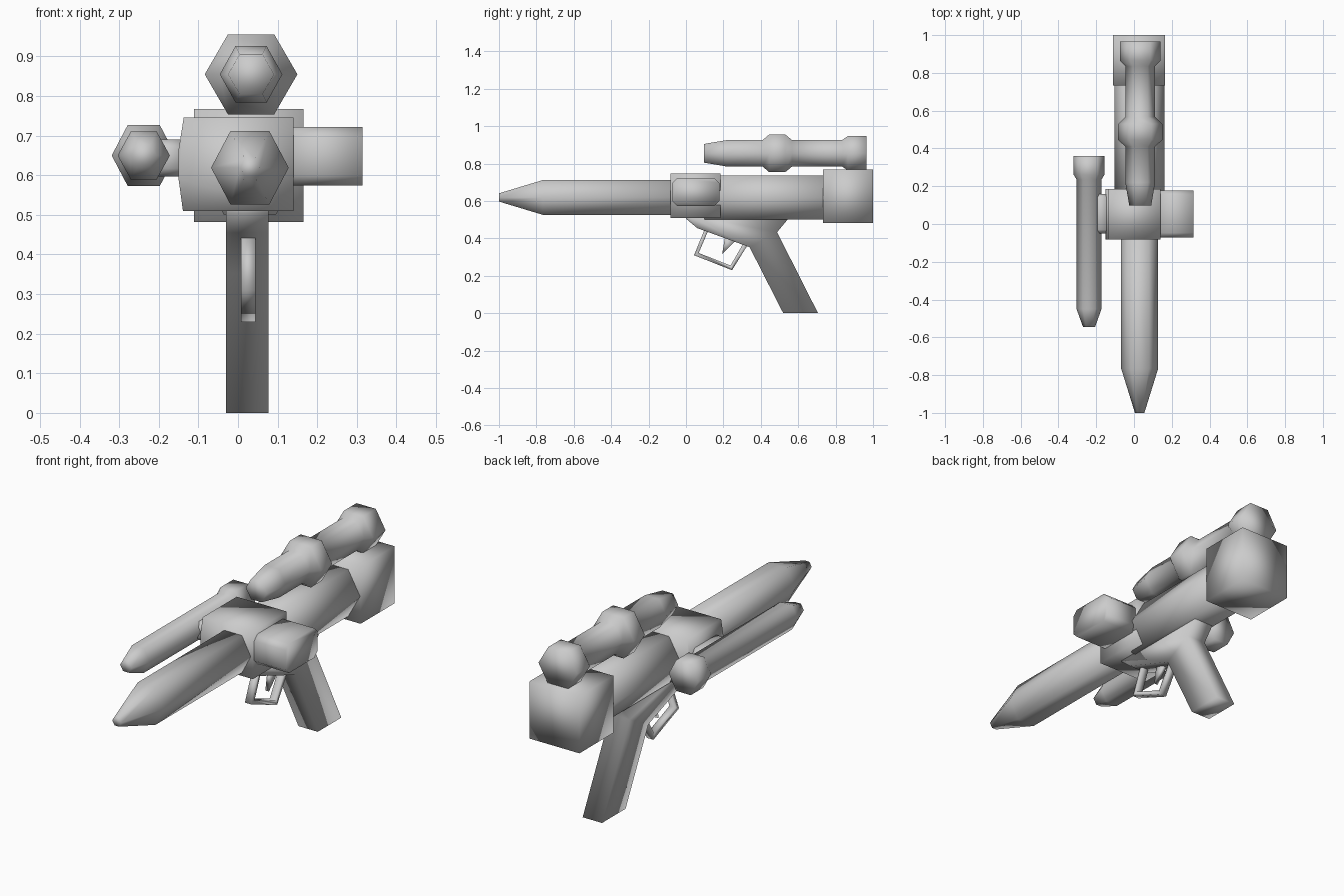
import bpy, bmesh, math

if "Cube" in bpy.data.objects:
    bpy.data.objects.remove(bpy.data.objects["Cube"])


def finish(name, bm):
    bmesh.ops.recalc_face_normals(bm, faces=bm.faces)
    for f in bm.faces:
        f.smooth = True
    mesh = bpy.data.meshes.new(name)
    bm.to_mesh(mesh)
    bm.free()
    obj = bpy.data.objects.new(name, mesh)
    bpy.context.collection.objects.link(obj)
    return obj


def loft(name, rings):
    """Skin a list of equal-length vertex rings and cap both ends."""
    bm = bmesh.new()
    loops = [[bm.verts.new(p) for p in ring] for ring in rings]
    for a, b in zip(loops, loops[1:]):
        for i in range(len(a)):
            j = (i + 1) % len(a)
            bm.faces.new((a[i], a[j], b[j], b[i]))
    bm.faces.new(loops[0])
    bm.faces.new(loops[-1])
    return finish(name, bm)


def hex_tube(name, cx, cz, stations):
    """Six-sided tube along y; stations are (y, x radius, z half height)."""
    s = math.sin(math.pi / 3)
    return loft(name, [[(cx + rx * math.cos(k * math.pi / 3), y,
                         cz + hz / s * math.sin(k * math.pi / 3))
                        for k in range(6)] for y, rx, hz in stations])


def side_profile(name, pts, x0, x1):
    """Extrude a (y, z) outline across x."""
    return loft(name, [[(x, y, z) for y, z in pts] for x in (x0, x1)])


def front_profile(name, pts, y0, y1):
    """Extrude an (x, z) outline along y."""
    return loft(name, [[(x, y, z) for x, z in pts] for y in (y0, y1)])


def chamfered(y0, y1, z0, z1, c):
    return [(y0 + c, z0), (y1 - c, z0), (y1, z0 + c), (y1, z1 - c),
            (y1 - c, z1), (y0 + c, z1), (y0, z1 - c), (y0, z0 + c)]


# Main barrel and rear body
hex_tube("barrel", 0.03, 0.619,
         [(-1.0, 0.025, 0.022), (-0.765, 0.098, 0.093), (0.0, 0.098, 0.093)])
hex_tube("rear_body", 0.03, 0.618, [(0.1, 0.132, 0.117), (0.8, 0.132, 0.117)])

# Receiver block with slightly bulged left side
front_profile("receiver_block",
              [(-0.139, 0.51), (0.14, 0.51), (0.14, 0.746), (-0.137, 0.746),
               (-0.15, 0.665), (-0.15, 0.59)], -0.082, 0.185)

# Rear housing
front_profile("rear_housing",
              [(-0.111, 0.482), (0.165, 0.482), (0.165, 0.768), (-0.111, 0.768)],
              0.733, 1.0)

# Box on the right and connector on the left
side_profile("side_box", chamfered(-0.072, 0.178, 0.574, 0.722, 0.025), 0.12, 0.315)
side_profile("side_connector", chamfered(-0.05, 0.16, 0.597, 0.69, 0.02), -0.22, -0.13)

# Scope on top
hex_tube("scope", 0.033, 0.855,
         [(0.097, 0.058, 0.050), (0.22, 0.079, 0.071), (0.41, 0.079, 0.071),
          (0.445, 0.117, 0.101), (0.53, 0.117, 0.101), (0.567, 0.079, 0.071),
          (0.835, 0.079, 0.071), (0.865, 0.107, 0.092), (0.965, 0.107, 0.092)])

# Secondary barrel on the left
hex_tube("side_barrel", -0.238, 0.65,
         [(-0.545, 0.032, 0.028), (-0.45, 0.066, 0.060), (0.235, 0.066, 0.060),
          (0.26, 0.081, 0.077), (0.36, 0.081, 0.077)])

# Grip, trigger guard and trigger
side_profile("grip",
             [(0.0, 0.505), (0.06, 0.455), (0.34, 0.353), (0.52, 0.0), (0.706, 0.0),
              (0.487, 0.433), (0.545, 0.503), (0.545, 0.53), (0.0, 0.53)],
             -0.03, 0.077)
side_profile("trigger_guard",
             [(0.10, 0.45), (0.043, 0.31), (0.246, 0.23), (0.33, 0.365),
              (0.305, 0.37), (0.238, 0.255), (0.068, 0.322), (0.118, 0.44)],
             0.008, 0.044)
side_profile("trigger", [(0.21, 0.415), (0.193, 0.315), (0.268, 0.39)], 0.016, 0.036)
